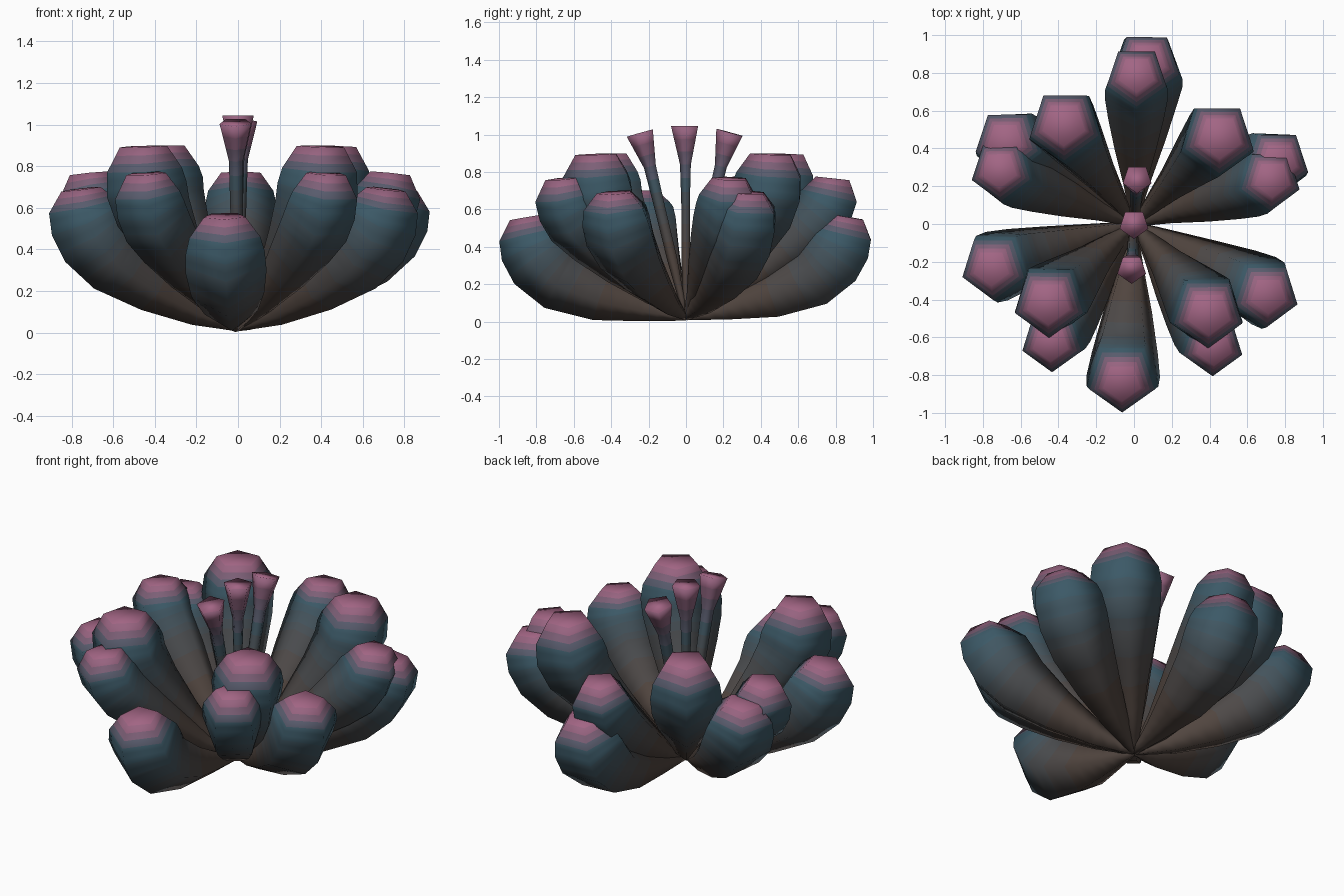
import bpy, bmesh, math
from mathutils import Vector

if "Cube" in bpy.data.objects:
    bpy.data.objects.remove(bpy.data.objects["Cube"])

# Colour ramp from the brown base (0) through blue (1) to the pink tip (2)
BROWN, BLUE, PINK = Vector((.082, .060, .050)), Vector((.045, .100, .135)), Vector((.36, .13, .23))
STEPS = 6
MATS = []
for i in range(2 * STEPS + 1):
    t = i / STEPS
    col = BROWN.lerp(BLUE, t) if t <= 1 else BLUE.lerp(PINK, t - 1)
    m = bpy.data.materials.new(f"ramp_{i}")
    m.diffuse_color = (*col, 1)
    m.use_nodes = True
    m.node_tree.nodes["Principled BSDF"].inputs["Base Color"].default_value = m.diffuse_color
    MATS.append(m)


def stalk(name, angle, profile, tones, stretch=1.0, split=1, sides=5):
    """Five-sided tube along a bent path; profile rows are (reach, height, radius)."""
    a = math.radians(angle)
    out = Vector((math.cos(a), math.sin(a), 0))
    pts = [out * r * stretch + Vector((0, 0, z)) for r, z, _ in profile]
    base = []
    for i, p in enumerate(pts):
        tangent = (pts[min(i + 1, len(pts) - 1)] - pts[max(i - 1, 0)]).normalized()
        rot = Vector((0, 0, 1)).rotation_difference(tangent)
        angs = [-math.pi / 2 + 2 * math.pi * k / sides for k in range(sides)]
        base.append([p + rot @ Vector((math.cos(t), math.sin(t), 0)) * profile[i][2] for t in angs])
    # extra straight rings carry the colour fade
    bm = bmesh.new()
    rings, shade = [], []
    for i in range(len(base) - 1):
        for s in range(split):
            t = s / split
            rings.append([bm.verts.new(u.lerp(v, t)) for u, v in zip(base[i], base[i + 1])])
            mid = (s + .5) / split
            shade.append(round((tones[i] * (1 - mid) + tones[i + 1] * mid) * STEPS))
    rings.append([bm.verts.new(v) for v in base[-1]])
    for i, tone in enumerate(shade):
        for k in range(sides):
            n = (k + 1) % sides
            bm.faces.new((rings[i][k], rings[i][n], rings[i + 1][n], rings[i + 1][k])).material_index = tone
    bm.faces.new(rings[0][::-1])
    bm.faces.new(rings[-1]).material_index = 2 * STEPS
    for f in bm.faces:
        f.smooth = True
    me = bpy.data.meshes.new(name)
    bm.to_mesh(me)
    bm.free()
    for m in MATS:
        me.materials.append(m)
    bpy.context.collection.objects.link(bpy.data.objects.new(name, me))


LEAF_TONES = [0, 0, .1, .35, .65, .9, 1.1, 1.9]
FLAT = [(0, .02, .015), (.22, .07, .07), (.45, .135, .135), (.66, .23, .185),
        (.76, .33, .205), (.805, .41, .20), (.825, .47, .18), (.84, .56, .105)]
LOW = [(0, .02, .015), (.20, .10, .07), (.42, .22, .13), (.61, .35, .18),
       (.71, .46, .20), (.76, .55, .195), (.78, .61, .175), (.79, .69, .10)]
MID = [(0, .02, .015), (.20, .14, .06), (.40, .29, .115), (.57, .43, .155),
       (.68, .53, .175), (.735, .61, .175), (.76, .67, .165), (.77, .765, .10)]
TALL = [(0, .02, .015), (.14, .12, .055), (.30, .28, .10), (.47, .46, .16),
        (.575, .60, .195), (.615, .70, .205), (.63, .785, .19), (.635, .895, .12)]

# Leaf whorls, outermost to innermost, as (direction, stretch)
for group, profile, leaves in (
        ("flat_leaf", FLAT, ((-94.4, 1), (85.5, 1.03))),
        ("low_leaf", LOW, ((-28, 1.02), (23.5, 1.06), (147, 1.03), (197, 1))),
        ("middle_leaf", MID, ((18, 1), (89, 1.03), (158, 1), (235, 1), (303, 1.01))),
        ("tall_leaf", TALL, ((45.5, 1.02), (125, 1.02), (222.5, .97), (310, .97)))):
    for i, (ang, stretch) in enumerate(leaves):
        stalk(f"{group}_{i + 1}", ang, profile, LEAF_TONES, stretch, split=3)

# Three flared stamens in the centre
BENT = [(0, .02, .012), (.07, .33, .03), (.14, .62, .032), (.19, .83, .036), (.24, 1.01, .08)]
STRAIGHT = [(0, .02, .012), (0, .33, .025), (0, .62, .025), (0, .84, .032), (0, 1.045, .08)]
STAMEN_TONES = [0, 0, .4, 1.3, 2]
stalk("back_stamen", 86, BENT, STAMEN_TONES, split=3)
stalk("front_stamen", -93, BENT, STAMEN_TONES, split=3)
stalk("centre_stamen", 0, STRAIGHT, STAMEN_TONES, split=3)
